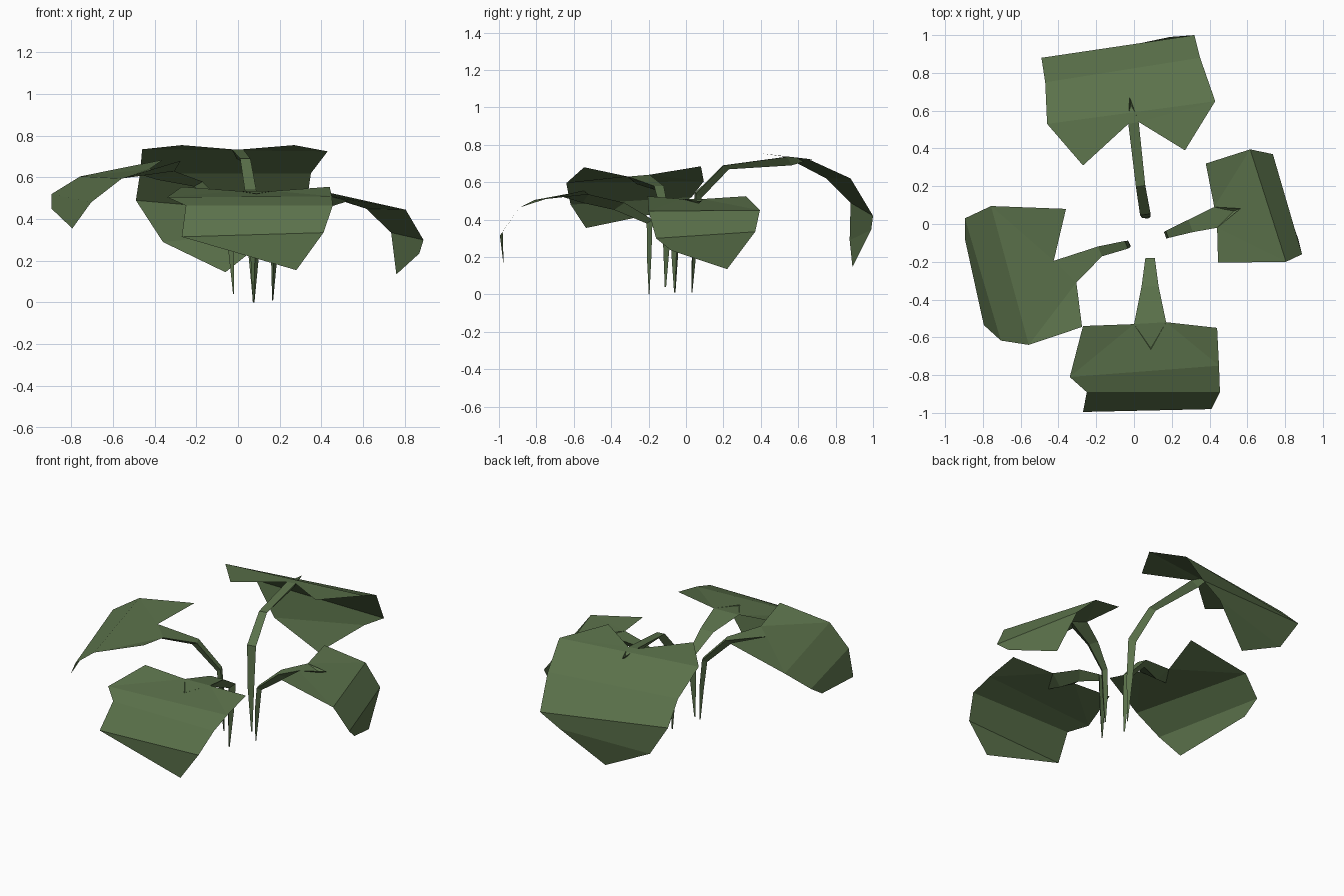
import bpy
from mathutils import Vector as V

green = bpy.data.materials.new("leaf green")
green.diffuse_color = (0.105, 0.168, 0.07, 1)


def make_object(name, verts, faces):
    mesh = bpy.data.meshes.new(name)
    mesh.from_pydata([tuple(v) for v in verts], [], faces)
    mesh.materials.append(green)
    mesh.update()
    obj = bpy.data.objects.new(name, mesh)
    bpy.context.collection.objects.link(obj)


def blade(name, notch, ribs, tip=None):
    """Arched leaf sheet: notch at the stalk, then left/right rib ends going outward."""
    verts = list(notch)
    for left, right in ribs:
        verts += [left, right]
    # two lobes either side of the notch and the panel between them
    faces = [(4, 2, 0), (4, 0, 1, 5), (5, 1, 3)]
    for i in range(1, len(ribs) - 1):
        a = 2 + 2 * i
        faces.append((a + 2, a, a + 1, a + 3))
    if tip:
        n = len(verts)
        verts.append(tip)
        faces.append((n, n - 2, n - 1))
    make_object(name, verts, faces)


def stalk(name, notch, path):
    """Three-sided stalk: pointed foot, bend, then a flare into the notch."""
    n_left, n_right = V(notch[0]), V(notch[1])
    middle = (n_left + n_right) / 2
    out = V((middle.x - path[0][0], middle.y - path[0][1], 0)).normalized()
    across = V((out.y, -out.x, 0))
    verts = []
    for x, y, z, w in path:
        p = V((x, y, z))
        keel = (out - V((0, 0, 0.7))) * w * 1.2 if z > 0.05 else out * w
        verts += [p - across * w, p + across * w, p + keel]
    verts += [n_left, n_right, middle + out * 0.03 - V((0, 0, 0.045))]
    faces = [(2, 1, 0)]
    for a in range(0, len(verts) - 3, 3):
        for i in range(3):
            j = (i + 1) % 3
            faces.append((a + i, a + j, a + 3 + j, a + 3 + i))
    # keel fades out beneath the blade
    n = len(verts)
    verts.append(middle + out * 0.14 - V((0, 0, 0.012)))
    faces += [(n - 3, n - 1, n), (n - 1, n - 2, n)]
    make_object(name, verts, faces)


# back leaf: tallest
notch = [(-0.03, 0.53, 0.735), (0.025, 0.54, 0.735)]
blade("back_leaf", notch, [
    [(-0.27, 0.31, 0.755), (0.27, 0.39, 0.755)],
    [(-0.46, 0.53, 0.735), (0.43, 0.65, 0.725)],
    [(-0.47, 0.75, 0.62), (0.35, 0.88, 0.62)],
    [(-0.49, 0.88, 0.49), (0.32, 1.0, 0.42)],
    [(-0.36, 0.875, 0.29), (0.19, 0.99, 0.345)]], (-0.06, 0.89, 0.145))
stalk("back_stalk", notch, [
    (0.075, 0.03, 0.01, 0.004), (0.065, 0.035, 0.3, 0.022),
    (0.06, 0.05, 0.54, 0.028), (0.035, 0.2, 0.69, 0.025)])

# right leaf: lowest
notch = [(0.425, 0.09, 0.51), (0.44, -0.02, 0.51)]
blade("right_leaf", notch, [
    [(0.38, 0.32, 0.525), (0.445, -0.205, 0.525)],
    [(0.615, 0.395, 0.45), (0.805, -0.2, 0.445)],
    [(0.735, 0.37, 0.335), (0.89, -0.16, 0.3)],
    [(0.76, 0.22, 0.135), (0.87, -0.08, 0.235)]])
stalk("right_stalk", notch, [
    (0.165, -0.06, 0.01, 0.004), (0.165, -0.06, 0.2, 0.018),
    (0.175, -0.055, 0.35, 0.02), (0.3, -0.01, 0.46, 0.035)])

# left leaf
notch = [(-0.305, -0.31, 0.63), (-0.425, -0.195, 0.64)]
blade("left_leaf", notch, [
    [(-0.275, -0.545, 0.68), (-0.36, 0.08, 0.685)],
    [(-0.557, -0.64, 0.595), (-0.757, 0.095, 0.605)],
    [(-0.705, -0.617, 0.48), (-0.895, 0.03, 0.52)],
    [(-0.795, -0.535, 0.355), (-0.895, -0.08, 0.45)]])
stalk("left_stalk", notch, [
    (-0.02, -0.11, 0.04, 0.004), (-0.025, -0.105, 0.25, 0.018),
    (-0.04, -0.11, 0.43, 0.022), (-0.18, -0.145, 0.58, 0.028)])

# front leaf: widest fold, leans to the right
notch = [(0.17, -0.52, 0.535), (0.0, -0.53, 0.535)]
blade("front_leaf", notch, [
    [(0.44, -0.55, 0.555), (-0.27, -0.54, 0.555)],
    [(0.45, -0.75, 0.51), (-0.34, -0.81, 0.505)],
    [(0.455, -0.89, 0.465), (-0.25, -0.89, 0.465)],
    [(0.41, -0.98, 0.335), (-0.27, -0.995, 0.315)]], (0.28, -0.975, 0.155))
stalk("front_stalk", notch, [
    (0.075, -0.195, 0.0, 0.004), (0.08, -0.185, 0.22, 0.02),
    (0.085, -0.18, 0.4, 0.025), (0.085, -0.33, 0.49, 0.045)])
